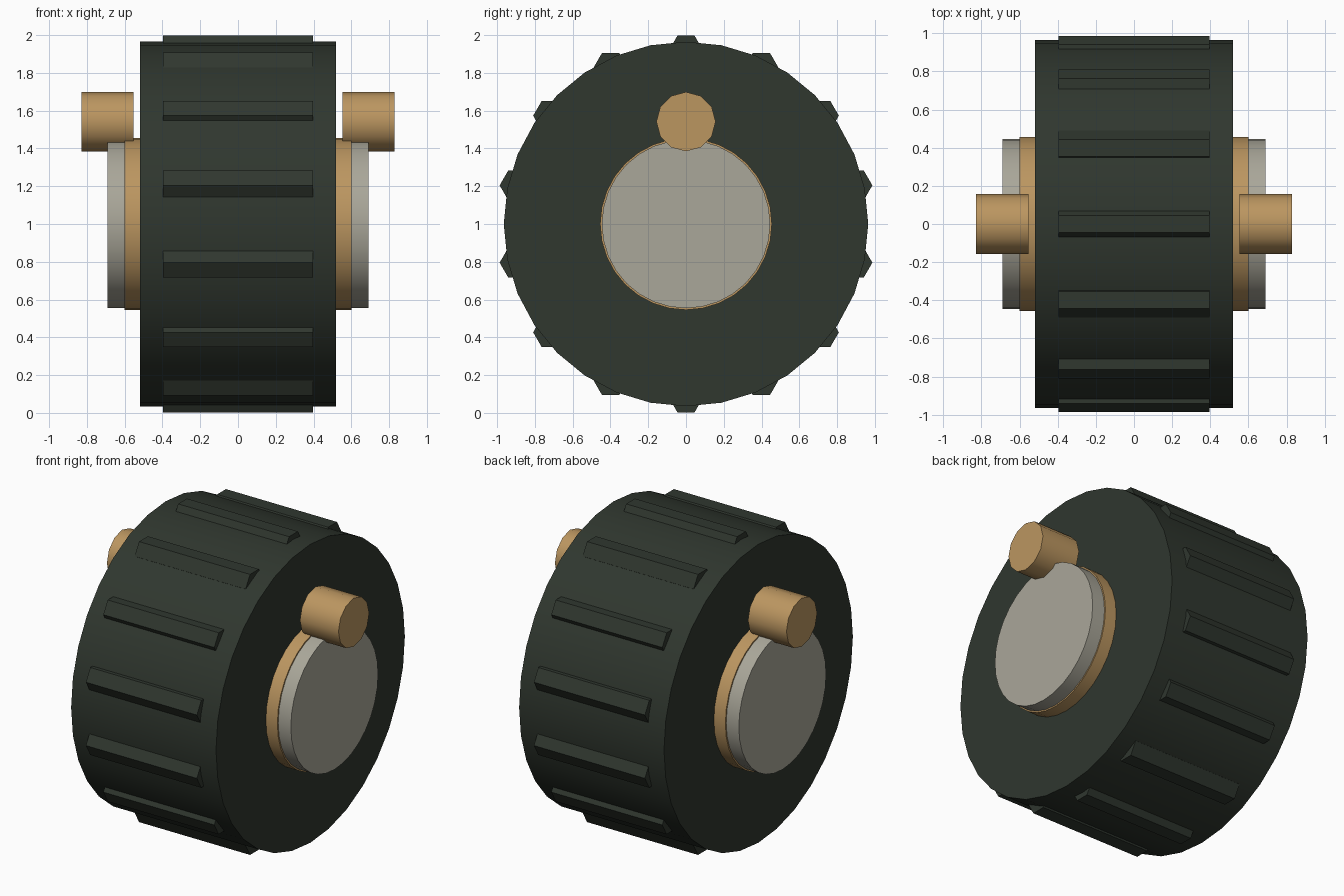
import bpy
from math import sin, cos, pi, radians

cube = bpy.data.objects.get("Cube")
if cube:
    bpy.data.objects.remove(cube, do_unlink=True)


def material(name, rgb):
    mat = bpy.data.materials.new(name)
    mat.use_nodes = True
    color = (*rgb, 1)
    mat.diffuse_color = color
    mat.node_tree.nodes["Principled BSDF"].inputs["Base Color"].default_value = color
    return mat


rubber = material("dark green rubber", (0.029, 0.038, 0.028))
brass = material("brass", (0.5, 0.305, 0.118))
steel = material("pale grey metal", (0.4, 0.385, 0.32))


def drum(name, mat, sides, radius, x0, x1, y=0, z=1):
    """Cylinder lying along x from x0 to x1."""
    bpy.ops.mesh.primitive_cylinder_add(
        vertices=sides, radius=radius, depth=abs(x1 - x0),
        location=((x0 + x1) / 2, y, z), rotation=(0, pi / 2, 0))
    obj = bpy.context.object
    obj.name = name
    obj.data.materials.append(mat)
    bpy.ops.object.shade_smooth_by_angle(angle=radians(40))
    return obj


# Wheel body
drum("wheel", rubber, 32, 0.965, -0.518, 0.518)

# Hexagonal tread bars, all kept upright around the rim
BARS = 14
for i in range(BARS):
    a = 2 * pi * i / BARS
    drum(f"tread_bar_{i + 1}", rubber, 6, 0.09, -0.397, 0.397,
         0.92 * sin(a), 1 + 0.92 * cos(a))

# Hub ring, hub cap and crank peg on both sides
for side, s in (("left", 1), ("right", -1)):
    drum(f"{side}_hub_ring", brass, 32, 0.455, s * 0.5, s * 0.6)
    drum(f"{side}_hub_cap", steel, 32, 0.446, s * 0.58, s * 0.69)
    drum(f"{side}_peg", brass, 12, 0.157, s * 0.553, s * 0.828, z=1.542)
